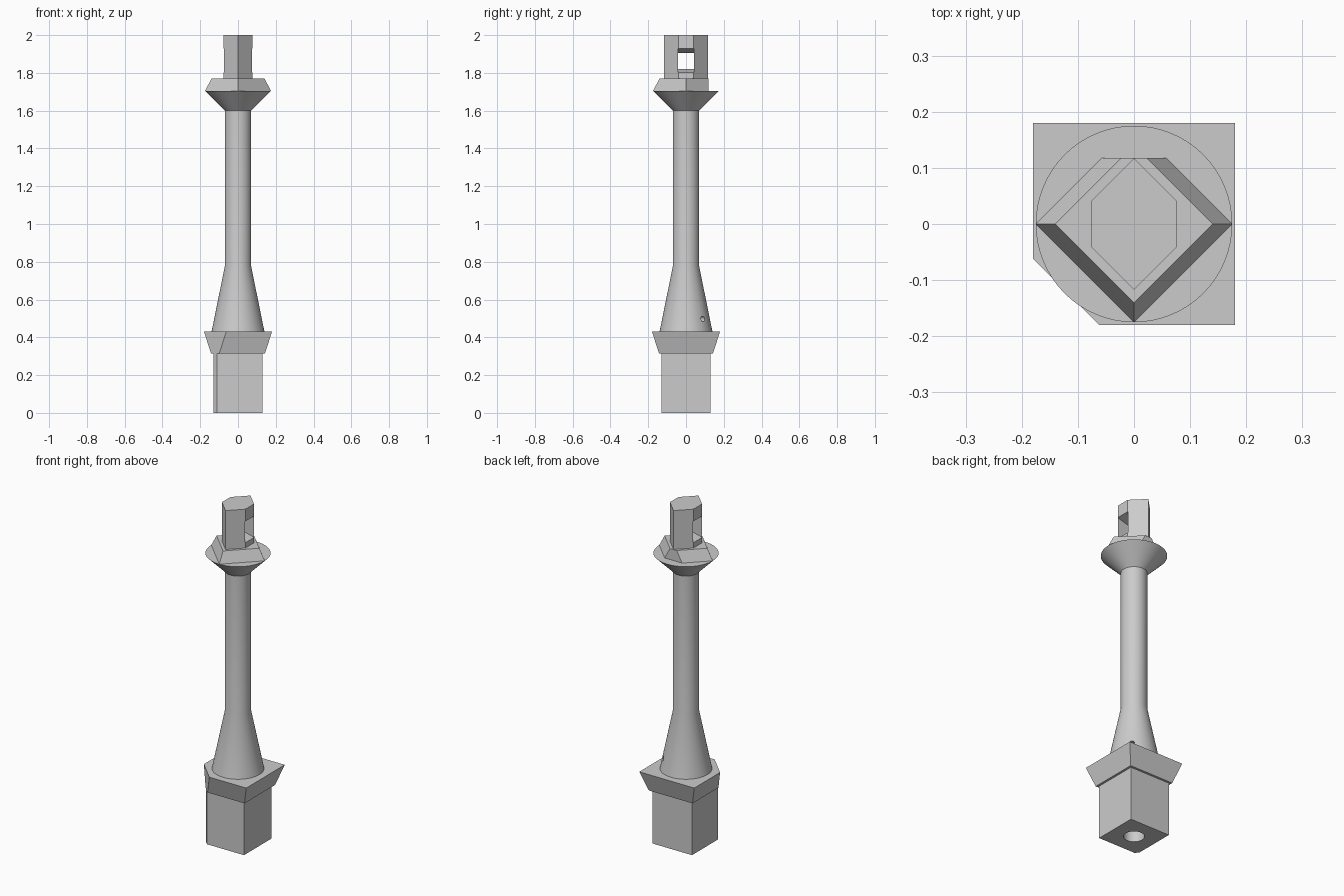
import bpy, math
from mathutils import Matrix, Vector

cube = bpy.data.objects.get("Cube")
if cube:
    bpy.data.objects.remove(cube, do_unlink=True)

grey = bpy.data.materials.new("plain grey")
grey.use_nodes = True
colour = (0.6, 0.6, 0.6, 1)
grey.diffuse_color = colour
grey.node_tree.nodes["Principled BSDF"].inputs["Base Color"].default_value = colour


def loft(name, rings):
    """Closed solid through rings that share one point count."""
    n = len(rings[0])
    faces = [list(range(n))[::-1], [(len(rings) - 1) * n + i for i in range(n)]]
    for r in range(len(rings) - 1):
        for i in range(n):
            j = (i + 1) % n
            faces.append([r * n + i, r * n + j, (r + 1) * n + j, (r + 1) * n + i])
    mesh = bpy.data.meshes.new(name)
    mesh.from_pydata([p for ring in rings for p in ring], [], faces)
    mesh.materials.append(grey)
    obj = bpy.data.objects.new(name, mesh)
    bpy.context.collection.objects.link(obj)
    return obj


def circle(radius, z, n=64):
    return [(radius * math.cos(2 * math.pi * i / n),
             radius * math.sin(2 * math.pi * i / n), z) for i in range(n)]


def cut_square(half, z, cut=0.242):
    """Square with the front right corner cut by a fixed diagonal plane."""
    k = cut - half
    return [(-k, -half, z), (half, -half, z), (half, half, z),
            (-half, half, z), (-half, -k, z)]


def cut_diamond(r, z, back=0.118):
    """Diamond with its back point cut flat."""
    return [(0, -r, z), (r, 0, z), (r - back, back, z),
            (back - r, back, z), (-r, 0, z)]


def carve(obj, cutters):
    for c in cutters:
        mod = obj.modifiers.new("cut", 'BOOLEAN')
        mod.operation = 'DIFFERENCE'
        mod.solver = 'EXACT'
        mod.object = c
    bpy.context.view_layer.update()
    deps = bpy.context.evaluated_depsgraph_get()
    mesh = bpy.data.meshes.new_from_object(obj.evaluated_get(deps))
    obj.modifiers.clear()
    obj.data = mesh


def smooth(obj):
    for p in obj.data.polygons:
        p.use_smooth = True
    obj.data.set_sharp_from_angle(angle=math.radians(25))


# Square foot and flared collar
foot = loft("foot", [cut_square(0.13, 0), cut_square(0.13, 0.315)])
collar = loft("collar", [cut_square(0.143, 0.315), cut_square(0.18, 0.43)])

# Round shaft with tapered lower end and flared head
shaft = loft("shaft", [circle(r, z) for r, z in
                       ((0.14, 0.43), (0.07, 0.775), (0.07, 1.6), (0.175, 1.705))])

# Sloped seat and six-sided post
seat = loft("seat", [cut_diamond(0.175, 1.705), cut_diamond(0.14, 1.77)])
w, d = 0.077, 0.117
hexagon = [(0, -d), (w, w - d), (w, d - w), (0, d), (-w, d - w), (-w, w - d)]
post = loft("post", [[(x, y, z) for x, y in hexagon] for z in (1.77, 2.0)])

# Cutters: bore from below, small side hole, flared window through the post
bore = loft("bore_cutter", [circle(0.055, -0.05), circle(0.055, 0.55)])
side_hole = loft("side_hole_cutter", [circle(0.014, 0, 24), circle(0.014, 0.3, 24)])
turn = Vector((1, 1, 0)).to_track_quat('Z', 'Y').to_matrix().to_4x4()
side_hole.data.transform(Matrix.Translation((0, 0, 0.497)) @ turn)


def window_ring(x, low, high, half=0.042):
    return [(x, -half, low), (x, half, low), (x, half, high), (x, -half, high)]


window = loft("window_cutter", [window_ring(-0.1, 1.796, 1.935),
                                window_ring(0, 1.82, 1.906),
                                window_ring(0.1, 1.796, 1.935)])

for part in (foot, collar):
    carve(part, [bore])
carve(shaft, [bore, side_hole])
carve(post, [window])
for c in (bore, side_hole, window):
    bpy.data.objects.remove(c, do_unlink=True)
for part in (foot, collar, shaft):
    smooth(part)
